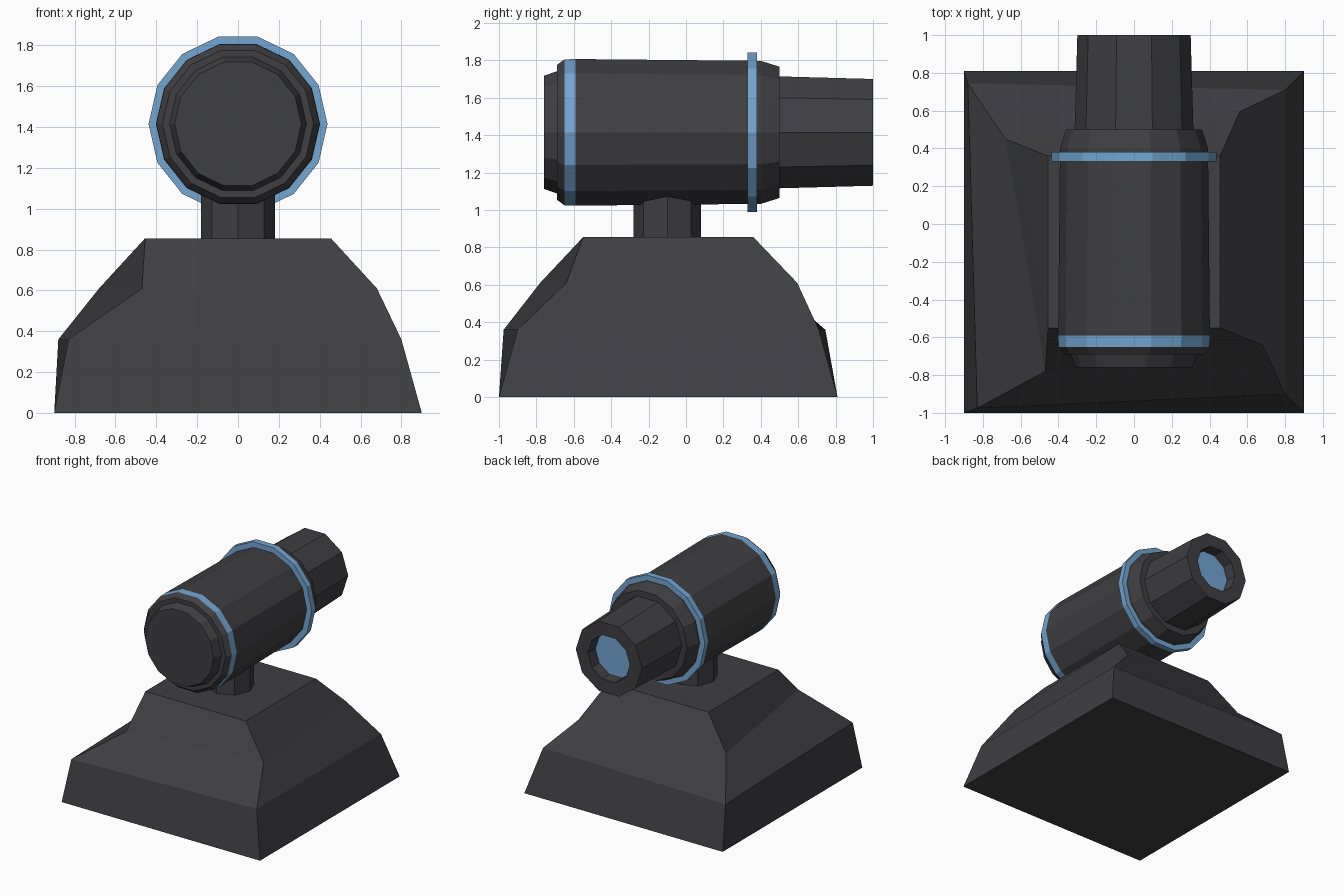
import bpy, bmesh
from math import sin, cos, pi

if "Cube" in bpy.data.objects:
    bpy.data.objects.remove(bpy.data.objects["Cube"])


def material(name, rgb):
    m = bpy.data.materials.new(name)
    m.diffuse_color = (*rgb, 1)
    m.use_nodes = True
    m.node_tree.nodes["Principled BSDF"].inputs["Base Color"].default_value = m.diffuse_color
    return m


DARK = material("dark_metal", (0.05, 0.05, 0.056))
BLUE = material("blue_glow", (0.17, 0.38, 0.65))
AXIS_Z = 1.415


def finish(name, bm):
    bmesh.ops.recalc_face_normals(bm, faces=bm.faces)
    me = bpy.data.meshes.new(name)
    bm.to_mesh(me)
    bm.free()
    me.materials.append(DARK)
    me.materials.append(BLUE)
    ob = bpy.data.objects.new(name, me)
    bpy.context.collection.objects.link(ob)
    return ob


def loft(bm, rings, blue=(), closed=False):
    """Skin rings of points; segments listed in blue get the blue material."""
    vs = [[bm.verts.new(p) for p in r] for r in rings]
    n = len(vs[0])
    pairs = list(zip(vs, vs[1:])) + ([(vs[-1], vs[0])] if closed else [])
    for k, (a, b) in enumerate(pairs):
        for i in range(n):
            j = (i + 1) % n
            bm.faces.new((a[i], a[j], b[j], b[i])).material_index = int(k in blue)
    if closed:
        return None
    bm.faces.new(vs[0])
    return bm.faces.new(vs[-1])


def turned(name, profile, sides, blue=(), closed=False, blue_end=False):
    """Lathe a (radius, y) profile around the barrel axis."""
    bm = bmesh.new()
    ang = [2 * pi * (i + 0.5) / sides for i in range(sides)]
    rings = [[(r * sin(a), y, AXIS_Z + r * cos(a)) for a in ang] for r, y in profile]
    end = loft(bm, rings, blue, closed)
    if blue_end:
        end.material_index = 1
    return finish(name, bm)


# Base: rough-hewn stepped pedestal with a glowing border inlaid in its top
bm = bmesh.new()
levels = [
    (0.0, [(-0.9, -1), (0.9, -1), (0.9, 0.81), (-0.9, 0.81)]),
    (0.36, [(-0.83, -0.975), (0.8, -0.9), (0.8, 0.71), (-0.88, 0.745)]),
    (0.61, [(-0.47, -0.78), (0.68, -0.64), (0.56, 0.595), (-0.68, 0.45)]),
    (0.855, [(-0.455, -0.55), (0.455, -0.55), (0.455, 0.36), (-0.455, 0.36)]),
]
top = loft(bm, [[(x, y, z) for x, y in pts] for z, pts in levels])
for f in bmesh.ops.inset_region(bm, faces=[top], thickness=0.04)["faces"]:
    f.material_index = 1
finish("base", bm)

# Post: octagonal neck
bm = bmesh.new()
loft(bm, [[(0.18 * cos(i * pi / 4), -0.1 + 0.18 * sin(i * pi / 4), z)
           for i in range(8)] for z in (0.84, 1.08)])
finish("post", bm)

# Barrel housing with a blue front band
turned("housing", [(0.31, -0.76), (0.335, -0.69), (0.37, -0.69), (0.4, -0.65),
                   (0.402, -0.59), (0.392, 0.4), (0.36, 0.5)], 14, blue=(3,))

# Raised blue collar
turned("collar", [(0.385, 0.33), (0.438, 0.33), (0.438, 0.38), (0.385, 0.38)],
       14, blue=range(4), closed=True)

# Muzzle with a recessed blue lens
turned("muzzle", [(0.315, 0.48), (0.3, 1.0), (0.19, 1.0), (0.185, 0.91)],
       10, blue_end=True)
